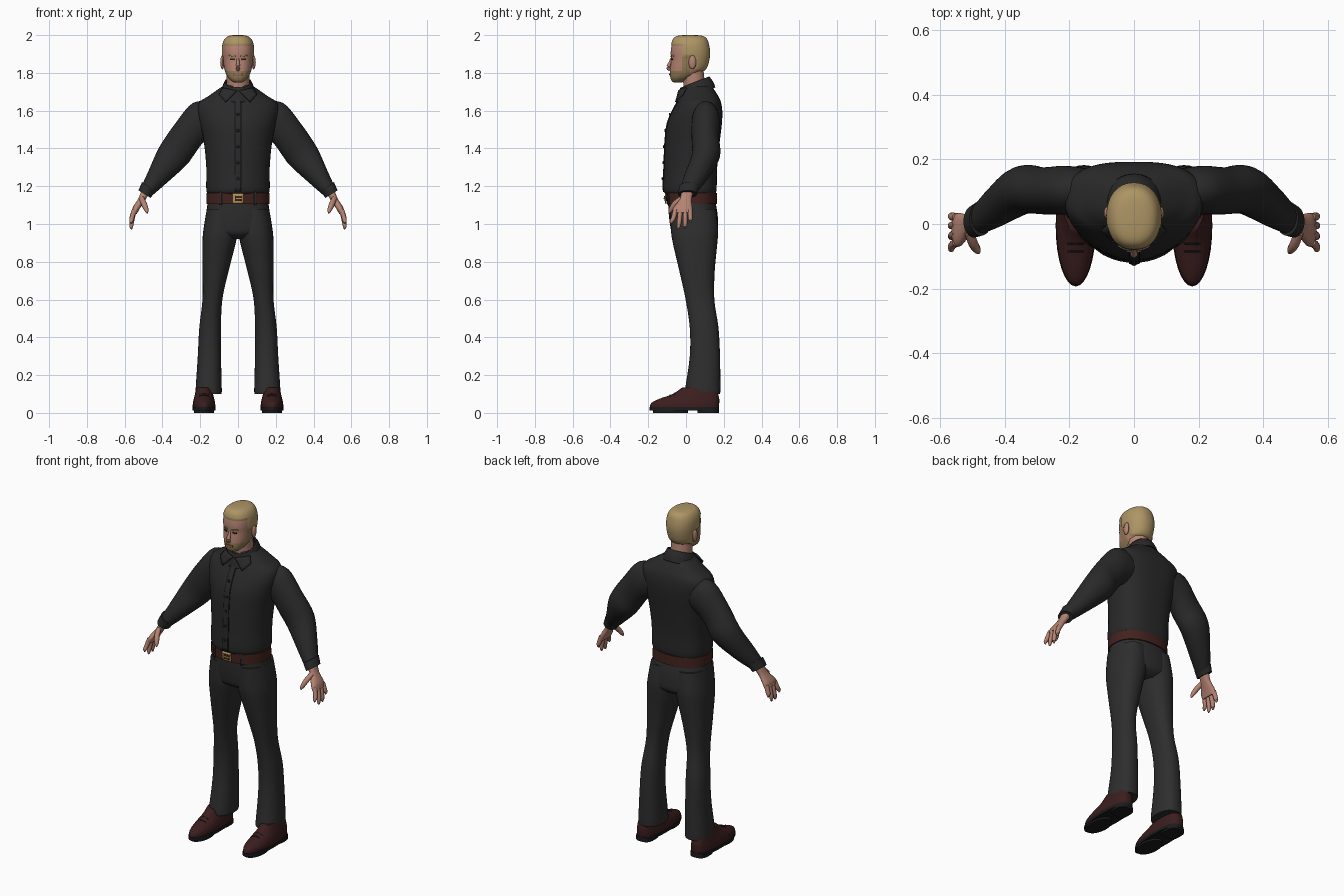
import bpy, bmesh, math
from mathutils import Vector
from mathutils.bvhtree import BVHTree

if "Cube" in bpy.data.objects:
    bpy.data.objects.remove(bpy.data.objects["Cube"])

parts = []


def material(name, *rgb):
    m = bpy.data.materials.new(name)
    m.use_nodes = True
    m.diffuse_color = (*rgb, 1)
    m.node_tree.nodes["Principled BSDF"].inputs["Base Color"].default_value = (*rgb, 1)
    return m


shirt = material("shirt charcoal", .022, .022, .023)
cloth = material("trouser charcoal", .027, .027, .028)
leather = material("belt brown", .055, .016, .013)
shoe_brown = material("shoe brown", .045, .013, .013)
black = material("black", .012, .011, .011)
skin = material("skin", .46, .23, .17)
hair = material("blond hair", .42, .30, .13)
stubble = material("stubble", .29, .20, .09)
gold = material("gold", .5, .31, .1)
lip = material("lip", .32, .13, .10)


def finish(name, bm, mats, mirror=False, thick=0):
    """Turn a bmesh into a named object, optionally mirrored or thickened."""
    bmesh.ops.recalc_face_normals(bm, faces=bm.faces[:])
    mesh = bpy.data.meshes.new(name)
    bm.to_mesh(mesh)
    bm.free()
    obj = bpy.data.objects.new(name, mesh)
    bpy.context.collection.objects.link(obj)
    for m in mats:
        mesh.materials.append(m)
    if thick:
        mod = obj.modifiers.new("thickness", "SOLIDIFY")
        mod.thickness, mod.offset = thick, 0
    if mirror:
        obj.modifiers.new("mirror", "MIRROR").use_mirror_merge = False
    parts.append(obj)
    return obj


def spline(keys, steps):
    """Catmull-Rom interpolation of key tuples."""
    out = []
    for i in range(len(keys) - 1):
        a, b, c, d = (keys[max(0, min(len(keys) - 1, i + k))] for k in (-1, 0, 1, 2))
        for s in range(steps):
            t = s / steps
            out.append([q + t / 2 * (r - p + t * (2 * p - 5 * q + 4 * r - w + t * (3 * (q - r) + w - p)))
                        for p, q, r, w in zip(a, b, c, d)])
    return out + [keys[-1]]


def bridge(rings, cap=True):
    bm = bmesh.new()
    loops = [[bm.verts.new(p) for p in ring] for ring in rings]
    n = len(loops[0])
    for low, high in zip(loops, loops[1:]):
        for i in range(n):
            j = (i + 1) % n
            bm.faces.new((low[i], low[j], high[j], high[i]))
    if cap:
        bm.faces.new(loops[0])
        bm.faces.new(loops[-1])
    return bm


def section(key, sides, front, back, tilt):
    """Superellipse spanning two x-z points and a y range."""
    xa, za, xb, zb, y0, y1 = key
    ring = []
    for i in range(sides):
        t = math.tau * i / sides
        c, s = math.cos(t), math.sin(t)
        e = 2 / (back if s > 0 else front)
        u = math.copysign(abs(c) ** e, c) / 2
        v = math.copysign(abs(s) ** e, s) / 2
        y = (y0 + y1) / 2 + v * (y1 - y0)
        ring.append(((xa + xb) / 2 + u * (xa - xb), y,
                     (za + zb) / 2 + u * (za - zb) + tilt * (y - .06)))
    return ring


def loft_mesh(keys, sides=32, steps=4, front=2, back=2, tilt=0, cap=True):
    return bridge([section(k, sides, front, back, tilt) for k in spline(keys, steps)], cap)


def loft(name, keys, mat, mirror=False, thick=0, **shape):
    return finish(name, loft_mesh(keys, **shape), [mat], mirror, thick)


def level(z, x0, x1, y0, y1):
    return (x1, z, x0, z, y0, y1)


def centred(*rows):
    return [level(z, -half, half, y0, y1) for z, half, y0, y1 in rows]


def tube(name, keys, mat, mirror=False):
    path = spline(keys, 3)
    rings = []
    for i, (x, y, z, r) in enumerate(path):
        a, b = path[max(i - 1, 0)], path[min(i + 1, len(path) - 1)]
        turn = Vector((b[0] - a[0], b[1] - a[1], b[2] - a[2])).to_track_quat("Z", "Y")
        rings.append([Vector((x, y, z)) + turn @ Vector((r * math.cos(k * math.tau / 10), r * math.sin(k * math.tau / 10), 0))
                      for k in range(10)])
    return finish(name, bridge(rings), [mat], mirror)


def ball(name, centre, size, mat, mirror=False):
    bm = bmesh.new()
    bmesh.ops.create_uvsphere(bm, u_segments=12, v_segments=8, radius=1)
    for v in bm.verts:
        v.co = Vector(a * s + c for a, s, c in zip(v.co, size, centre))
    return finish(name, bm, [mat], mirror)


def front_y(host, x, z):
    tree = BVHTree.FromPolygons([v.co for v in host.data.vertices], [p.vertices for p in host.data.polygons])
    hit = tree.ray_cast(Vector((x, -1, z)), Vector((0, 1, 0)))[0]
    return (hit or tree.find_nearest(Vector((x, -.1, z)))[0]).y


def patch(name, host, corners, mat, lift=.002, n=5, mirror=False, thick=.004):
    """Thin plate laid on the front of a host, corners given in x-z."""
    a, b, c, d = (Vector(p) for p in corners)
    bm = bmesh.new()
    grid = []
    for i in range(n + 1):
        left, right = a.lerp(d, i / n), b.lerp(c, i / n)
        row = [left.lerp(right, j / 4) for j in range(5)]
        grid.append([bm.verts.new((x, front_y(host, x, z) - lift, z)) for x, z in row])
    for p, q in zip(grid, grid[1:]):
        for j in range(4):
            bm.faces.new((p[j], p[j + 1], q[j + 1], q[j]))
    return finish(name, bm, [mat], mirror, thick)


def box(x0, x1, z0, z1):
    return (x0, z0), (x1, z0), (x1, z1), (x0, z1)


# Shirt body, sleeves and cuffs
torso = loft("shirt_body", centred(
    (1.16, .158, -.108, .155), (1.185, .168, -.12, .162), (1.3, .168, -.115, .165),
    (1.43, .18, -.11, .178), (1.53, .2, -.098, .19), (1.6, .213, -.07, .192),
    (1.645, .205, -.045, .185), (1.675, .16, -.032, .172), (1.71, .11, -.02, .15),
    (1.735, .072, -.008, .13)), shirt, sides=48, back=2.8)
loft("sleeve", [(.14, 1.65, .13, 1.46, .04, .17), (.24, 1.64, .185, 1.43, .03, .18),
                (.33, 1.535, .23, 1.37, .03, .175), (.415, 1.41, .275, 1.31, .03, .18),
                (.47, 1.29, .38, 1.215, -.01, .12), (.515, 1.19, .455, 1.15, -.035, .055)], shirt, True)
loft("cuff", [(.508, 1.222, .437, 1.175, -.036, .072), (.527, 1.178, .462, 1.138, -.042, .058)], shirt, True)

# Collar, placket and buttons
loft("collar", centred((1.685, .092, -.045, .152), (1.72, .082, -.036, .14), (1.755, .068, -.026, .12)),
     shirt, thick=.008, tilt=.4, cap=False)
patch("collar_wing", torso, [(.004, 1.705), (.065, 1.645), (.1, 1.685), (.08, 1.72)], shirt, .016, mirror=True, thick=.008)
patch("placket", torso, box(-.016, .016, 1.17, 1.69), shirt, .003, 20)
patch("placket_seam", torso, box(.016, .019, 1.17, 1.67), black, .002, 20, thick=.003)
for i in range(5):
    z = 1.24 + i * .085
    ball("shirt_button", (0, front_y(torso, 0, z) - .007, z), (.008, .004, .008), black)

# Trousers
loft("trouser_seat", centred((1.12, .16, -.095, .155), (1.06, .168, -.092, .166), (1, .176, -.085, .17),
                             (.95, .165, -.072, .166), (.92, .09, -.03, .13)), cloth, front=2.4, back=2.4)
loft("trouser_leg", [level(*r) for r in (
    (1.08, .005, .165, -.085, .16), (.97, .002, .183, -.08, .17), (.9, .012, .188, -.07, .166),
    (.75, .05, .188, -.035, .152), (.6, .083, .188, -.002, .15), (.45, .09, .205, .02, .172),
    (.3, .09, .213, .02, .18), (.13, .086, .224, -.004, .182), (.1, .087, .224, -.006, .18))],
    cloth, True, front=2.3, back=2.3)

# Belt with buckle and loops
belt = loft("belt", centred((1.105, .168, -.104, .165), (1.165, .166, -.106, .163)), leather, sides=48, front=2.3, back=2.4)
patch("buckle", belt, box(-.028, .028, 1.108, 1.162), gold, .004)
patch("buckle_centre", belt, box(-.016, .02, 1.121, 1.149), leather, .008)
patch("buckle_prong", belt, box(-.01, .022, 1.132, 1.138), gold, .011)
patch("belt_loop", belt, box(.085, .097, 1.1, 1.17), cloth, .004, mirror=True)

# Shoes
loft("shoe_sole", [level(z, .118, .242, -.193, .176) for z in (.012, .03)], black, True, back=2.8)
loft("shoe_heel", [level(z, .13, .232, .06, .174) for z in (0, .02)], black, True, front=4, back=2.6)
loft("shoe_forefoot", [level(z, .128, .232, -.175, .01) for z in (0, .02)], black, True)
loft("shoe_upper", [level(*r) for r in (
    (.028, .12, .24, -.19, .174), (.052, .121, .239, -.184, .176), (.075, .126, .234, -.14, .176),
    (.1, .132, .228, -.07, .17), (.135, .14, .22, -.02, .16))], shoe_brown, True, back=2.8)
for i in range(3):
    y, z = -.085 + i * .025, .095 + i * .009
    tube("shoe_lace", [(.155, y, z - .008, .003), (.18, y, z, .003), (.205, y, z - .008, .003)], black, True)

# Hands
loft("palm", [(.508, 1.185, .47, 1.16, -.024, .04), (.528, 1.135, .495, 1.12, -.035, .03),
              (.556, 1.09, .522, 1.078, -.068, .034), (.564, 1.06, .536, 1.052, -.07, .033)],
     skin, True, sides=20, front=2.5, back=2.5)
fingers = {"index": (-.056, -.078, 1.0), "middle": (-.03, -.04, .972),
           "ring": (-.004, -.005, .974), "little": (.021, .025, 1.008)}
for title, (base, tip, z) in fingers.items():
    mid = (base + tip) / 2
    tube(title + "_finger", [(.549, base, 1.075, .013), (.562, mid, (z + 1.06) / 2, .0125),
                             (.565, tip, z + .012, .0095), (.564, tip, z, .003)], skin, True)
tube("thumb", [(.51, -.025, 1.135, .014), (.497, -.06, 1.105, .015), (.485, -.08, 1.075, .012),
               (.48, -.09, 1.058, .004)], skin, True)

# Head, with hair and stubble areas cut cleanly into the surface
tube("neck", [(0, .05, 1.65, .064), (0, .045, 1.72, .06), (0, .035, 1.82, .06)], skin)
bm = loft_mesh(centred(
    (1.75, .022, -.066, -.02), (1.758, .036, -.076, .0), (1.775, .053, -.083, .035), (1.8, .066, -.085, .08),
    (1.83, .074, -.083, .108), (1.87, .079, -.079, .12), (1.91, .082, -.081, .124), (1.95, .079, -.075, .118),
    (1.98, .065, -.064, .106), (1.993, .042, -.04, .082), (1.997, .008, .01, .03)),
    sides=48, front=2.3, back=2.2)
cuts = [((0, 0, z), (0, 0, 1)) for z in (1.945, 1.885, 1.81)] + [((0, y, 0), (0, 1, 0)) for y in (-.02, .02, .045)]
for spot, normal in cuts:
    bmesh.ops.bisect_plane(bm, geom=bm.verts[:] + bm.edges[:] + bm.faces[:], plane_co=spot, plane_no=normal)
for f in bm.faces:
    _, y, z = f.calc_center_median()
    if z > 1.945 or (y > -.02 and z > 1.885) or (y > .045 and z > 1.81):
        f.material_index = 1
    elif (z < 1.81 and y < .02) or -.02 < y < .02:
        f.material_index = 2
bm.normal_update()
for v in bm.verts:
    if all(f.material_index == 1 for f in v.link_faces):
        v.co += v.normal * .004
head = finish("head", bm, [skin, hair, stubble])

# Facial features
tube("nose", [(0, -.076, 1.878, .006), (0, -.086, 1.85, .009), (0, -.094, 1.828, .012), (0, -.083, 1.815, .008)], skin)
ball("ear", (.083, .034, 1.856), (.011, .02, .037), skin, True)
patch("eye", head, box(.019, .042, 1.868, 1.876), black, .001, mirror=True, thick=.003)
patch("eyebrow", head, [(.014, 1.884), (.05, 1.887), (.048, 1.894), (.014, 1.891)], stubble, mirror=True)
patch("mouth", head, box(-.023, .023, 1.786, 1.797), lip)

# Smooth shading with crisp edges
bpy.ops.object.select_all(action="DESELECT")
for obj in parts:
    obj.select_set(True)
bpy.context.view_layer.objects.active = parts[0]
bpy.ops.object.shade_smooth_by_angle(angle=math.radians(45))
